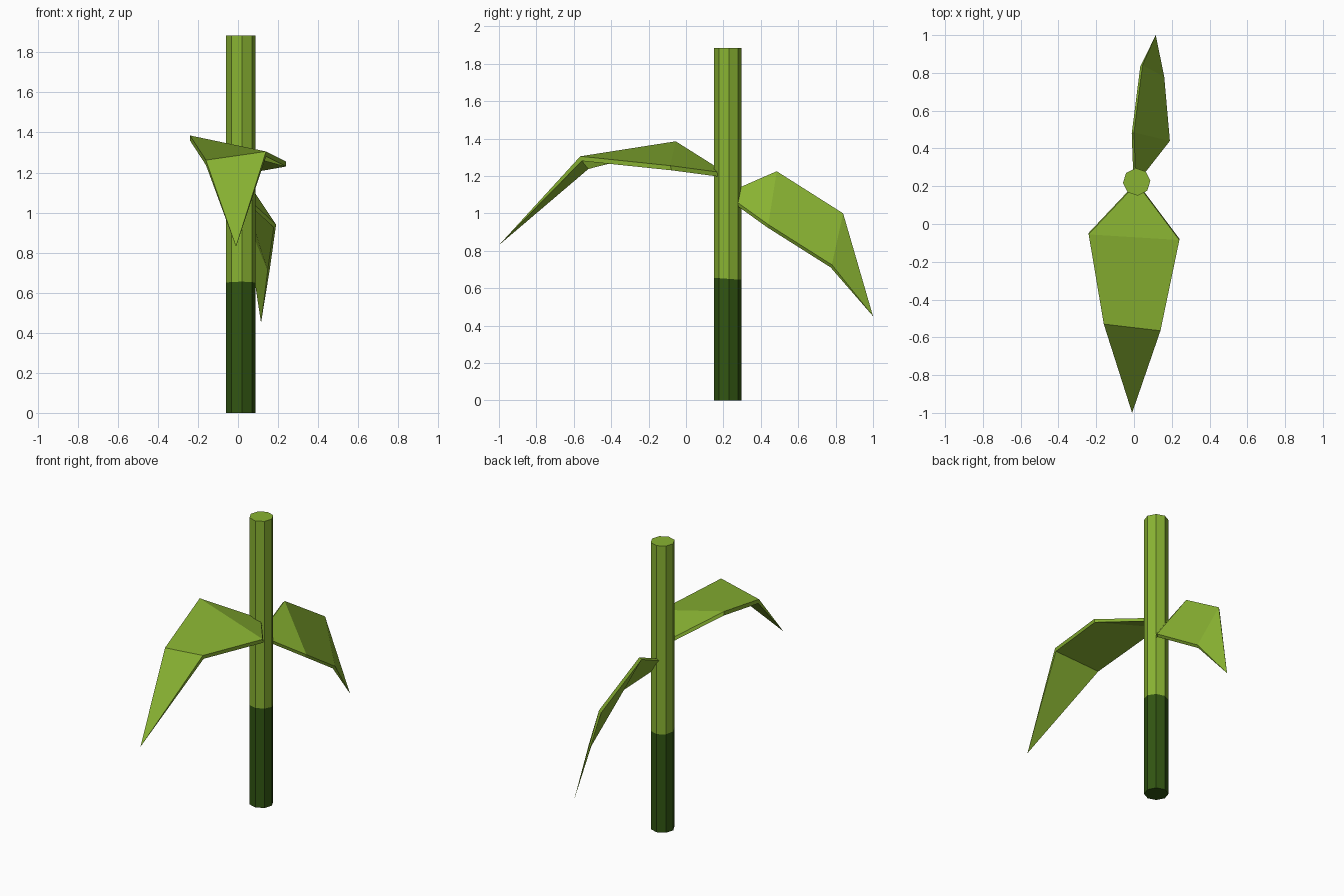
import bpy, bmesh, math
from mathutils import Vector, Matrix

cube = bpy.data.objects.get("Cube")
if cube:
    bpy.data.objects.remove(cube)


def material(name, rgb):
    mat = bpy.data.materials.new(name)
    mat.use_nodes = True
    mat.diffuse_color = (*rgb, 1)
    mat.node_tree.nodes["Principled BSDF"].inputs["Base Color"].default_value = (*rgb, 1)
    return mat


def finish(name, bm, mats):
    bmesh.ops.recalc_face_normals(bm, faces=bm.faces)
    mesh = bpy.data.meshes.new(name)
    bm.to_mesh(mesh)
    bm.free()
    for mat in mats:
        mesh.materials.append(mat)
    obj = bpy.data.objects.new(name, mesh)
    bpy.context.collection.objects.link(obj)
    return obj


leaf_green = material("leaf green", (0.25, 0.45, 0.032))
dark_green = material("dark green", (0.031, 0.091, 0.006))

# Stem: octagonal pole, dark below a slightly tilted colour break
centre = Vector((0.014, 0.223, 0))
radius, height, split = 0.073, 1.885, 0.65
bm = bmesh.new()
place = Matrix.Translation(centre) @ Matrix.Rotation(math.radians(5), 4, "Z")
bmesh.ops.create_cone(bm, cap_ends=True, segments=8, radius1=radius, radius2=radius,
                      depth=height, matrix=Matrix.Translation((0, 0, height / 2)) @ place)
bmesh.ops.bisect_plane(bm, geom=bm.verts[:] + bm.edges[:] + bm.faces[:],
                       plane_co=centre + Vector((0, 0, split)), plane_no=(0, 0.07, 1))
for face in bm.faces:
    face.material_index = int(face.calc_center_median().z < split)
finish("stem", bm, [leaf_green, dark_green])


# Leaves: folded blades with a thin edge that tapers to the tip
def leaf(name, root, wide, middle, tip, thickness):
    bm = bmesh.new()
    points = [root, *wide, *middle]
    drop = Vector(thickness)
    top = [bm.verts.new(p) for p in points]
    under = [bm.verts.new(Vector(p) + drop) for p in points]
    end = bm.verts.new(tip)
    for side in (top, under):
        r, a, b, c, d = side
        bm.faces.new((r, a, b))
        bm.faces.new((a, c, d, b))
        bm.faces.new((c, end, d))
    for i, j in ((0, 1), (1, 3), (0, 2), (2, 4)):
        bm.faces.new((top[i], top[j], under[j], under[i]))
    for i in (3, 4):
        bm.faces.new((top[i], end, under[i]))
    finish(name, bm, [leaf_green])


leaf("front_leaf", (0.015, 0.215, 1.215),
     ((-0.24, -0.055, 1.385), (0.24, -0.085, 1.255)),
     ((-0.16, -0.53, 1.262), (0.14, -0.565, 1.305)),
     (-0.01, -1.0, 0.83), (0, 0.008, -0.025))
leaf("back_leaf", (0.01, 0.21, 1.105),
     ((0.0, 0.485, 1.225), (0.19, 0.44, 0.94)),
     ((0.045, 0.84, 1.0), (0.16, 0.78, 0.725)),
     (0.115, 1.0, 0.45), (-0.012, -0.007, -0.014))
